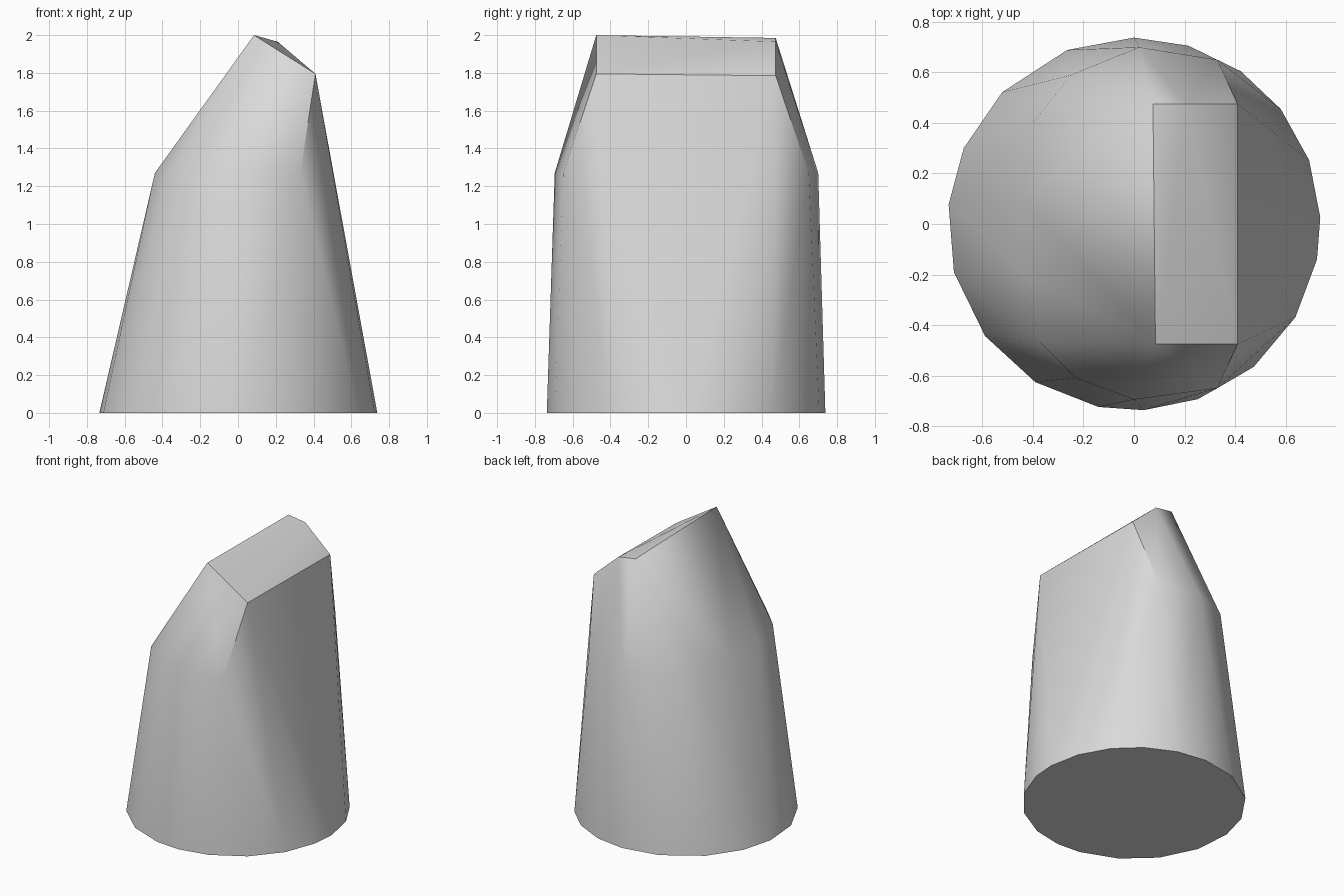
import bpy
import bmesh
from math import cos, sin, radians

cube = bpy.data.objects.get("Cube")
if cube:
    bpy.data.objects.remove(cube, do_unlink=True)

# Single stone-grey material
grey = bpy.data.materials.new("light grey")
grey.use_nodes = True
colour = (0.7, 0.7, 0.7, 1)
grey.diffuse_color = colour
grey.node_tree.nodes["Principled BSDF"].inputs["Base Color"].default_value = colour


def hull_object(name, points, material):
    """Wrap a set of points in a closed faceted skin."""
    bm = bmesh.new()
    for point in points:
        bm.verts.new(point)
    result = bmesh.ops.convex_hull(bm, input=bm.verts[:])
    loose = [v for v in bm.verts if not v.link_faces]
    bmesh.ops.delete(bm, geom=loose, context='VERTS')
    bmesh.ops.dissolve_limit(bm, angle_limit=radians(0.2),
                             verts=bm.verts[:], edges=bm.edges[:])
    bmesh.ops.recalc_face_normals(bm, faces=bm.faces[:])
    mesh = bpy.data.meshes.new(name)
    bm.to_mesh(mesh)
    bm.free()
    mesh.materials.append(material)
    obj = bpy.data.objects.new(name, mesh)
    bpy.context.collection.objects.link(obj)
    return obj


# Uneven round foot, given by the direction of each corner
foot_radius = 0.738
foot_angles = [2, 20, 38, 55, 73, 90, 111, 135, 156, 174, 195,
               217, 238, 259, 273, 290, 310, 330, 349]
foot = [(foot_radius * cos(radians(a)), foot_radius * sin(radians(a)), 0)
        for a in foot_angles]

# Shoulder, where the walls break inward
shoulder_height = 1.27
shoulder = [(x, y, shoulder_height) for x, y in [
    (0.33, 0.65), (0.02, 0.7), (-0.25, 0.59), (-0.4, 0.4), (-0.44, 0.1),
    (-0.44, -0.2), (-0.37, -0.47), (-0.23, -0.61), (0, -0.695), (0.33, -0.65)]]

# Slanted chisel top
crown = [(0.085, -0.475, 2), (0.075, 0.475, 1.985), (0.21, 0.475, 1.965),
         (0.41, -0.475, 1.795), (0.41, 0.475, 1.785)]

body = hull_object("tapered_stone_body", foot + shoulder + crown, grey)

# Soft walls with crisp top and foot edges
bpy.ops.object.select_all(action='DESELECT')
body.select_set(True)
bpy.context.view_layer.objects.active = body
bpy.ops.object.shade_smooth_by_angle(angle=radians(30))
